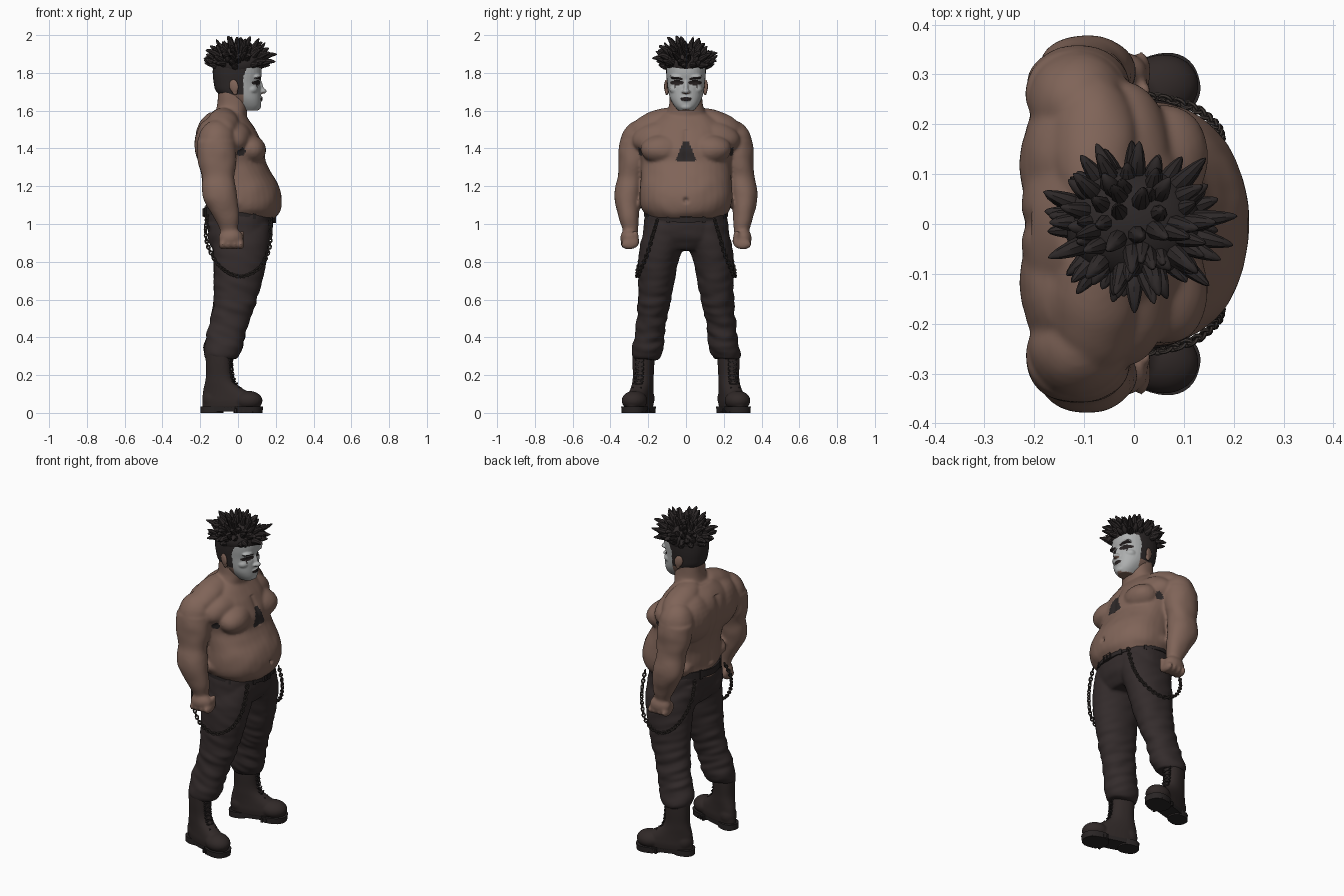
import bpy, bmesh, math, random
from mathutils import Vector, Matrix, Euler, noise

if "Cube" in bpy.data.objects:
    bpy.data.objects.remove(bpy.data.objects["Cube"])
random.seed(7)

def mat(name, r, g, b):
    m = bpy.data.materials.new(name)
    m.diffuse_color = (r, g, b, 1)
    m.use_nodes = True
    m.node_tree.nodes["Principled BSDF"].inputs["Base Color"].default_value = m.diffuse_color
    return m

SKIN = mat("skin", .215, .128, .098)
HAIR = mat("dark hair", .026, .021, .021)
WHITE = mat("white face paint", .42, .43, .43)
BLACK = mat("black face paint", .020, .015, .015)
CLOTH = mat("trouser cloth", .034, .025, .025)
BELT = mat("belt leather", .024, .019, .019)
BOOT = mat("boot leather", .030, .022, .021)
SOLE = mat("boot sole", .022, .018, .018)
METAL = mat("chain metal", .045, .036, .032)

def catmull(pts, n):
    """Smooth curve through tuples of any length, n steps per span."""
    out = []
    for i in range(len(pts) - 1):
        a, b, c, d = (pts[max(i - 1, 0)], pts[i], pts[i + 1], pts[min(i + 2, len(pts) - 1)])
        for k in range(n):
            t = k / n
            out.append(tuple(.5 * (2 * q + (r - p) * t + (2 * p - 5 * q + 4 * r - s) * t * t
                       + (3 * q - p - 3 * r + s) * t ** 3) for p, q, r, s in zip(a, b, c, d)))
    return out + [tuple(pts[-1])]

def loft(bm, rings, n=2.2, s=1, sides=36):
    """Closed tube of level superellipse rings (cx, cy, z, rx, ry)."""
    loops = []
    for cx, cy, z, rx, ry in catmull(rings, 4):
        loop = []
        for k in range(sides):
            a = math.tau * k / sides
            c, d = math.cos(a), math.sin(a)
            loop.append(bm.verts.new((cx + rx * math.copysign(abs(c) ** (2 / n), c),
                                      s * cy + ry * math.copysign(abs(d) ** (2 / n), d), z)))
        loops.append(loop)
    for a, b in zip(loops, loops[1:]):
        for k in range(sides):
            bm.faces.new((a[k], a[(k + 1) % sides], b[(k + 1) % sides], b[k]))
    bm.faces.new(loops[0][::-1])
    bm.faces.new(loops[-1])

def ball(bm, c, r, rot=(0, 0, 0)):
    bmesh.ops.create_uvsphere(bm, u_segments=24, v_segments=14, radius=1,
                              matrix=Matrix.LocRotScale(Vector(c), Euler(rot), Vector(r)))

def box(bm, c, size, rot=(0, 0, 0)):
    bmesh.ops.create_cube(bm, size=1, matrix=Matrix.LocRotScale(Vector(c), Euler(rot), Vector(size)))

def finish(name, bm, mats, voxel=0, smooth=3, shape=None, paint=None):
    bmesh.ops.recalc_face_normals(bm, faces=bm.faces)
    me = bpy.data.meshes.new(name)
    bm.to_mesh(me)
    bm.free()
    ob = bpy.data.objects.new(name, me)
    bpy.context.collection.objects.link(ob)
    if voxel:   # fuse overlapping volumes into one skin
        m = ob.modifiers.new("fuse", 'REMESH')
        m.mode, m.voxel_size = 'VOXEL', voxel
        m = ob.modifiers.new("soften", 'SMOOTH')
        m.factor, m.iterations = .5, smooth
        dg = bpy.context.evaluated_depsgraph_get()
        me = bpy.data.meshes.new_from_object(ob.evaluated_get(dg))
        ob.modifiers.clear()
        ob.data = me
    if shape:
        new = [shape(v.co.copy(), v.normal.copy()) for v in me.vertices]
        for v, co in zip(me.vertices, new):
            v.co = co
        me.update()
    me.materials.clear()
    for m in mats:
        me.materials.append(m)
    for p in me.polygons:
        p.material_index = paint(p.center, p.normal) if paint else 0
    me.shade_smooth()
    if not voxel:
        me.set_sharp_from_angle(angle=math.radians(40))
    return ob

def bump(d, w):
    return math.exp(-(d / w) ** 2)

# Bare body: torso, neck, arms and fists
bm = bmesh.new()
loft(bm, [(.0, 0, 1.00, .16, .19), (.015, 0, 1.045, .195, .212), (.027, 0, 1.08, .20, .236),
          (.03, 0, 1.13, .202, .247), (.022, 0, 1.20, .195, .243), (-.005, 0, 1.27, .183, .238),
          (-.03, 0, 1.33, .178, .24), (-.042, 0, 1.40, .183, .25), (-.06, 0, 1.48, .165, .24),
          (-.068, 0, 1.54, .135, .19), (-.062, 0, 1.59, .09, .12)], 2.1)
loft(bm, [(-.05, 0, 1.48, .10, .12), (-.042, 0, 1.57, .088, .11), (-.03, 0, 1.63, .082, .09),
          (-.025, 0, 1.72, .08, .085)])
for s in (1, -1):
    ball(bm, (.048, s * .115, 1.395), (.098, .128, .084), (0, .12, -s * .3))   # pec
    ball(bm, (-.015, s * .14, 1.46), (.095, .15, .085), (-s * .2, .5, 0))      # upper chest
    ball(bm, (-.08, s * .16, 1.53), (.085, .15, .07), (-s * .38, 0, 0))        # trapezius
    ball(bm, (-.125, s * .12, 1.42), (.105, .16, .15))                        # upper back
    ball(bm, (-.112, s * .25, 1.435), (.10, .098, .115), (s * .25, 0, 0))      # deltoid
    ball(bm, (-.02, s * .165, 1.115), (.13, .085, .06))                       # love handle
    loft(bm, [(-.115, .262, 1.44, .102, .088), (-.113, .274, 1.38, .104, .084), (-.11, .28, 1.32, .10, .078),
              (-.105, .293, 1.25, .086, .07), (-.10, .306, 1.18, .092, .072), (-.09, .309, 1.12, .089, .068),
              (-.06, .302, 1.03, .066, .053), (-.048, .295, .97, .047, .041), (-.042, .295, .93, .047, .037)], 2.1, s)
    ball(bm, (-.038, s * .303, .925), (.065, .045, .052))                     # fist
    for k in range(4):                                                        # curled fingers
        x = -.082 + k * .032
        ball(bm, (x, s * .300, .892), (.020, .046, .027))
        ball(bm, (x, s * .268, .908), (.018, .022, .036))
    ball(bm, (.012, s * .268, .93), (.018, .021, .038), (0, .4, 0))           # thumb

def body_shape(co, no):
    if co.x < -.05 and 1.1 < co.z < 1.53:
        co.x += .009 * bump(co.y, .022)                                       # spine groove
    if co.x > .1:
        co.x -= .02 * bump(math.hypot(co.y, co.z - 1.125), .012)              # navel
    if .02 < co.x and 1.33 < co.z < 1.5:
        co.x -= .006 * bump(co.y, .015)                                       # breastbone
    return co + no * .003 * noise.noise(co * 14)

def body_paint(c, no):
    w = .052 - (c.z - 1.345) * .42
    if c.x > .06 and 1.335 < c.z < 1.435 and abs(c.y) < w:
        return 1
    if .15 < abs(c.y) < .25 and c.x > -.012 and math.hypot(c.x - .012, c.z - 1.385) < .027 and abs(no.y) > .3:
        return 1
    return 0
finish("body", bm, [SKIN, HAIR], .0075, 10, body_shape, body_paint)

# Head with painted face
bm = bmesh.new()
loft(bm, [(.055, 0, 1.60, .05, .04), (.047, 0, 1.625, .072, .062), (.03, 0, 1.66, .092, .082),
          (.003, 0, 1.70, .118, .094), (-.005, 0, 1.75, .124, .10), (-.004, 0, 1.80, .13, .105),
          (-.005, 0, 1.85, .125, .105), (-.01, 0, 1.90, .10, .085), (-.01, 0, 1.93, .055, .05)], 2.3)
ball(bm, (.132, 0, 1.703), (.020, .018, .014))                # nose tip
ball(bm, (.120, 0, 1.73), (.013, .012, .04), (0, -.25, 0))    # nose bridge
ball(bm, (.118, 0, 1.668), (.013, .030, .008))                # upper lip
ball(bm, (.117, 0, 1.656), (.013, .025, .008))                # lower lip
ball(bm, (.100, 0, 1.622), (.022, .034, .020))                # chin
for s in (1, -1):
    ball(bm, (.098, s * .04, 1.780), (.026, .046, .014))      # brow
    ball(bm, (.070, s * .05, 1.712), (.036, .038, .028))      # cheekbone
    ball(bm, (.124, s * .014, 1.70), (.011, .010, .008))      # nostril

def head_shape(co, no):
    if co.x > .05:
        co.x -= .009 * bump(math.hypot((abs(co.y) - .042) / 1.6, co.z - 1.748), .014)
    return co

def head_paint(c, no):
    y, z = abs(c.y), c.z
    if c.x > .045 and (((y - .048) / .036) ** 2 + ((z - 1.748) / .013) ** 2 < 1
                       or (abs(y - .058) < .003 and 1.72 < z < 1.75)
                       or (abs(z - 1.772 - .12 * (y - .05)) < .006 and .018 < y < .08)):
        return 2
    if c.x > .09 and (c.y / .031) ** 2 + ((z - 1.662) / .011) ** 2 < 1:
        return 2
    if c.x > .028 + max(0, z - 1.78) * .4 and z < 1.85 and no.z > -.75:
        return 1
    return 3 if z > 1.685 and c.x < .07 or z >= 1.85 else 0
finish("head", bm, [SKIN, WHITE, BLACK, HAIR], .004, 6, head_shape, head_paint)

for s, side in ((1, "left"), (-1, "right")):
    bm = bmesh.new()
    ball(bm, (-.022, s * .104, 1.73), (.026, .010, .036), (0, -.2, s * .3))
    ball(bm, (-.015, s * .102, 1.70), (.015, .009, .018))
    finish(side + "_ear", bm, [SKIN], .004, 2)

# Spiky hair: tapered curved locks fanned over a cap
bm = bmesh.new()
ball(bm, (-.003, 0, 1.85), (.137, .115, .09))
COUNT = 92
for i in range(COUNT):
    up = -.16 + 1.14 * (i + .5) / COUNT
    a = i * 2.39996 + random.uniform(-.25, .25)
    h = math.sqrt(max(0, 1 - up * up))
    d = Vector((h * math.cos(a), h * math.sin(a), up))
    reach = random.uniform(.82, 1.06)
    jig = Vector((random.uniform(-1, 1), random.uniform(-1, 1), 0)) * .02 * max(0, up)
    root = Vector((d.x * .105, d.y * .088, 1.85 + d.z * .055))
    tip = Vector((d.x * .20 * reach, d.y * .176 * reach, 1.852 + d.z * .143 * reach)) + jig
    sag = Vector((0, 0, random.uniform(-.006, .02)))
    q = (tip - root).to_track_quat('Z', 'Y')
    loops = []
    for t, r in ((0, .016), (.25, .019), (.5, .0165), (.75, .0115), (.93, .006), (1, .0015)):
        c = root.lerp(tip, t) + sag * (4 * t * (1 - t)) + Vector((0, 0, .012 * t * t - .006))
        loops.append([bm.verts.new(c + q @ Vector((r * math.cos(k * math.tau / 8), r * math.sin(k * math.tau / 8), 0)))
                      for k in range(8)])
    for p, n in zip(loops, loops[1:]):
        for k in range(8):
            bm.faces.new((p[k], p[(k + 1) % 8], n[(k + 1) % 8], n[k]))
    bm.faces.new(loops[0][::-1])
    bm.faces.new(loops[-1])
finish("spiky_hair", bm, [HAIR])

# Trousers with gathered folds
bm = bmesh.new()
loft(bm, [(.0, 0, .86, .13, .19), (.012, 0, .92, .158, .226), (.008, 0, .98, .174, .226), (.005, 0, 1.06, .183, .215)], 2.3)
for s in (1, -1):
    ball(bm, (-.075, s * .095, .94), (.085, .105, .10))       # seat
    loft(bm, [(.005, .11, 1.0, .165, .10), (.015, .125, .9, .152, .116), (.01, .146, .8, .14, .106),
              (.0, .156, .7, .128, .096), (-.015, .166, .6, .115, .088), (-.04, .18, .5, .104, .08),
              (-.06, .193, .42, .102, .078), (-.075, .201, .36, .102, .08), (-.083, .207, .315, .099, .08),
              (-.088, .213, .285, .08, .064)], 2.1, s)

def folds(co, no):
    amp = .010 if co.z < .5 else .010 - .006 * min(1, (co.z - .5) / .25)
    return co + no * amp * noise.noise(Vector((co.x * 9, co.y * 9, co.z * 24 + co.x * 8)))
finish("trousers", bm, [CLOTH], .0085, 4, folds)

# Belt following the waist, with loops and buckle
def waist(a, grow=0):
    x, y = .004 + (.187 + grow) * math.cos(a), (.218 + grow) * math.sin(a)
    return Vector((x, y, 1.042 - .09 * x + .02 * abs(math.sin(a))))
bm = bmesh.new()
sect = ((-.006, -.02), (.005, -.02), (.005, .02), (-.006, .02))
rows = [[bm.verts.new(waist(k * math.tau / 64, g) + Vector((0, 0, h))) for g, h in sect] for k in range(64)]
for k in range(64):
    p, n = rows[k], rows[(k + 1) % 64]
    for j in range(4):
        bm.faces.new((p[j], p[(j + 1) % 4], n[(j + 1) % 4], n[j]))
for deg in (25, 65, 115, 155, 205, 245, 295, 335):
    a = math.radians(deg)
    box(bm, waist(a, .005), (.008, .016, .054), (0, 0, math.atan2(math.sin(a) / .22, math.cos(a) / .19)))
finish("belt", bm, [BELT])
bm = bmesh.new()
for z in (-.017, .017):
    box(bm, waist(0, .007) + Vector((0, 0, z)), (.007, .06, .006))
for y in (-.028, 0, .028):
    box(bm, waist(0, .007) + Vector((0, y, 0)), (.007, .006, .036))
finish("buckle", bm, [BELT])

# Hanging chains and boots, one per side
path = [(.172, .155, 1.015), (.173, .18, .93), (.158, .205, .845), (.11, .238, .765), (.015, .258, .722),
        (-.085, .255, .765), (-.15, .225, .86), (-.172, .185, .96), (-.160, .14, 1.05)]
dense = [Vector(p) for p in catmull(path, 40)]
for s, side in ((1, "left"), (-1, "right")):
    flip = Matrix.Diagonal((1, s, 1, 1))
    bm = bmesh.new()
    last, count = dense[0], 0
    for p, n in zip(dense, dense[1:]):
        if count and (p - last).length < .0165:
            continue
        m = Matrix.Translation(p) @ (n - p).to_track_quat('X', 'Z').to_matrix().to_4x4() \
            @ Matrix.Rotation(count % 2 * math.pi / 2 + .7, 4, 'X')
        last, count = p, count + 1
        ring = [[bm.verts.new(m @ Vector(((.0085 + .004 * math.cos(v)) * 1.3 * math.cos(u),
                                          (.0085 + .004 * math.cos(v)) * math.sin(u), .004 * math.sin(v))))
                 for v in (j * math.tau / 6 for j in range(6))] for u in (k * math.tau / 12 for k in range(12))]
        for k in range(12):
            for j in range(6):
                bm.faces.new((ring[k][j], ring[(k + 1) % 12][j], ring[(k + 1) % 12][(j + 1) % 6], ring[k][(j + 1) % 6]))
    bm.transform(flip)
    finish(side + "_chain", bm, [METAL])

    place = flip @ Matrix.Translation((-.10, .226, 0)) @ Matrix.Rotation(math.radians(17), 4, 'Z')
    bm = bmesh.new()
    loft(bm, [(.068, 0, .025, .158, .052), (.068, 0, .06, .16, .056), (.055, 0, .09, .145, .054),
              (.025, 0, .125, .11, .052), (.006, 0, .16, .082, .052), (.0, 0, .20, .07, .052),
              (-.002, 0, .26, .069, .055), (-.002, 0, .33, .07, .056)], 2.3)
    ball(bm, (.16, 0, .065), (.078, .067, .052))              # toe cap
    ball(bm, (-.035, 0, .075), (.057, .049, .06))             # heel counter
    bm.transform(place)
    finish(side + "_boot", bm, [BOOT], .006, 3)

    bm = bmesh.new()
    loft(bm, [(.16, 0, 0, .076, .064), (.16, 0, .035, .08, .068)], 2.3)
    loft(bm, [(.07, 0, .008, .15, .05), (.07, 0, .035, .15, .052)], 2.8)
    loft(bm, [(-.04, 0, 0, .06, .051), (-.04, 0, .035, .061, .052)], 2.4)
    for k in range(5):                                        # tread lugs
        for y in (-.058, .058):
            box(bm, (.11 + k * .022, y * (1 - .07 * max(0, k - 2)), .012), (.011, .016, .024))
    bm.transform(place)
    finish(side + "_sole", bm, [SOLE])

    bm = bmesh.new()
    for k in range(8):                                        # crossed laces
        z = .125 + k * .024
        x = (.114, .093, .081, .074, .070, .068, .067, .066)[k]
        for t in (-.35, .35):
            box(bm, (x, 0, z), (.008, .05, .007), (t, 0, 0))
    bm.transform(place)
    finish(side + "_laces", bm, [SOLE])
